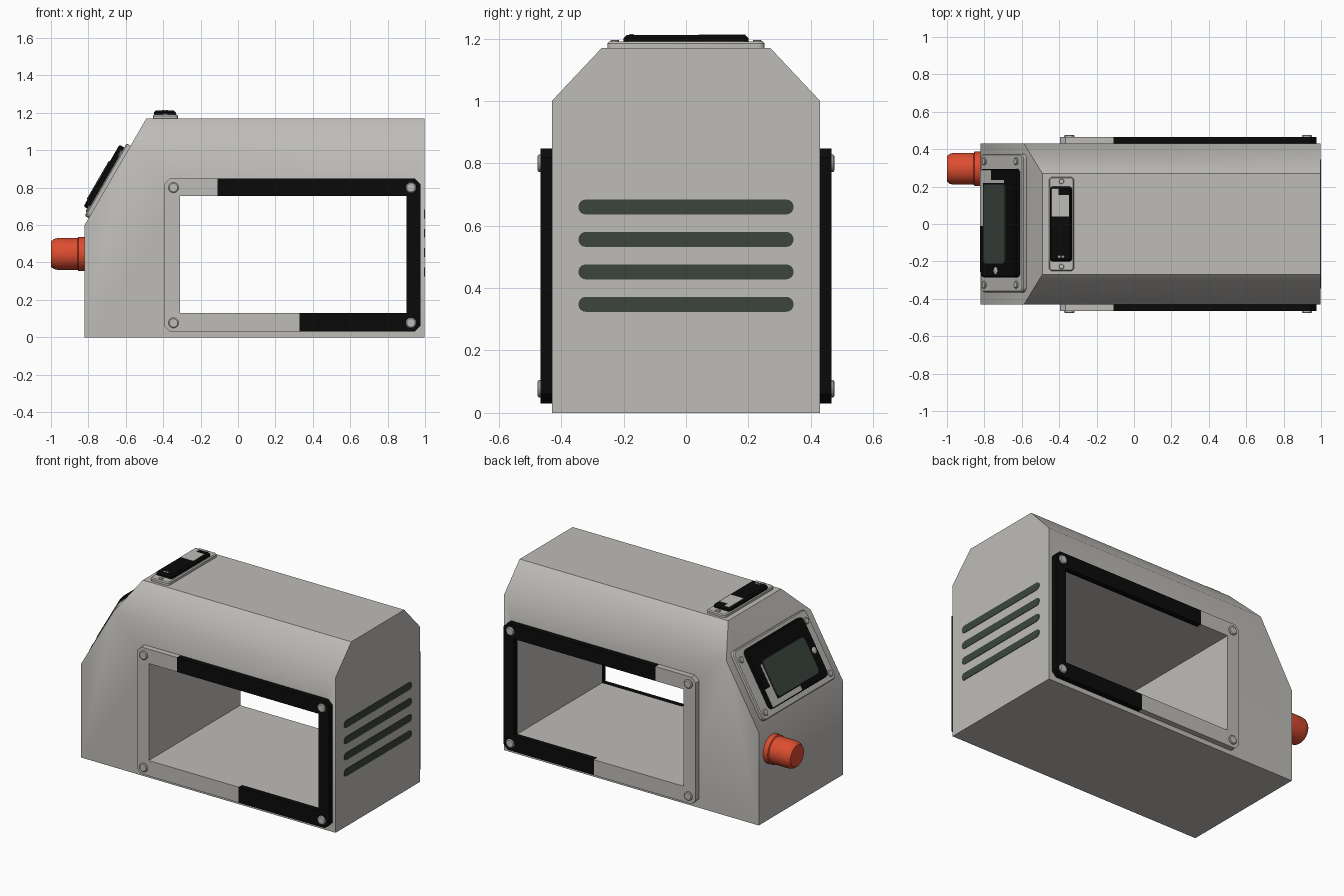
import bpy, bmesh, math
from mathutils import Matrix, Vector

if "Cube" in bpy.data.objects:
    bpy.data.objects.remove(bpy.data.objects["Cube"])


def mat(name, rgb):
    m = bpy.data.materials.new(name)
    m.diffuse_color = (*rgb, 1)
    m.use_nodes = True
    m.node_tree.nodes["Principled BSDF"].inputs["Base Color"].default_value = m.diffuse_color
    return m


GREY = mat("warm light grey", (0.52, 0.505, 0.48))
BLACK = mat("black", (0.003, 0.003, 0.003))
DARK = mat("dark green grey", (0.045, 0.06, 0.048))
RED = mat("orange red", (0.72, 0.075, 0.03))


def axes(u, v, w, o=(0, 0, 0)):
    """Matrix with local axes u, v, w and origin o."""
    m = Matrix((u, v, w)).transposed().to_4x4()
    m.translation = Vector(o)
    return m


def finish(name, bm, mats, smooth=30):
    bmesh.ops.recalc_face_normals(bm, faces=bm.faces)
    me = bpy.data.meshes.new(name)
    bm.to_mesh(me)
    bm.free()
    ob = bpy.data.objects.new(name, me)
    bpy.context.collection.objects.link(ob)
    for m in mats:
        me.materials.append(m)
    if smooth:
        smooth_by(ob, smooth)
    return ob


def smooth_by(ob, deg):
    bpy.ops.object.select_all(action='DESELECT')
    ob.select_set(True)
    bpy.context.view_layer.objects.active = ob
    bpy.ops.object.shade_smooth_by_angle(angle=math.radians(deg))


def loft(rings, M):
    """Closed solid through equal-sized rings of local points."""
    bm = bmesh.new()
    vs = [[bm.verts.new(M @ Vector(p)) for p in r] for r in rings]
    n = len(vs[0])
    for a, b in zip(vs, vs[1:]):
        for i in range(n):
            j = (i + 1) % n
            bm.faces.new((a[i], a[j], b[j], b[i]))
    bm.faces.new(vs[0][::-1])
    bm.faces.new(vs[-1])
    return bm


def prism(pts, w0, w1, M):
    return loft([[(u, v, w) for u, v in pts] for w in (w0, w1)], M)


def rrect(u0, u1, v0, v1, r, seg=4):
    """Rectangle with rounded (seg > 1) or chamfered (seg = 1) corners."""
    pts = []
    for k, (cu, cv) in enumerate(((u1 - r, v1 - r), (u0 + r, v1 - r),
                                  (u0 + r, v0 + r), (u1 - r, v0 + r))):
        for s in range(seg + 1):
            a = math.pi / 2 * (k + s / seg)
            pts.append((cu + r * math.cos(a), cv + r * math.sin(a)))
    return pts


def plate(name, u0, u1, v0, v1, r, w0, w1, M, m, edge=0.006):
    """Rounded plate with a bevelled upper edge."""
    e = edge
    low = rrect(u0, u1, v0, v1, r)
    top = rrect(u0 + e, u1 - e, v0 + e, v1 - e, max(r - e, 0.002))
    rings = [[(*p, w0) for p in low], [(*p, w1 - e) for p in low], [(*p, w1) for p in top]]
    return finish(name, loft(rings, M), [m])


def sticker(name, u0, u1, v0, v1, w, M, m):
    pts = [(u0, v0), (u1, v0), (u1, v1), (u0, v1)]
    finish(name, prism(pts, w, w + 0.002, M), [m], 0)


def lathe(name, prof, M, m, n=16):
    rings = [[(r * math.cos(2 * math.pi * i / n), r * math.sin(2 * math.pi * i / n), w)
              for i in range(n)] for r, w in prof]
    return finish(name, loft(rings, M), [m], 35)


def screw(name, u, v, w, r, h, M):
    lathe(name, [(r, w), (r, w + h * 0.6), (r * 0.8, w + h)], M @ Matrix.Translation((u, v, 0)), GREY)


def cut_hole(ob, cutter):
    md = ob.modifiers.new("opening", 'BOOLEAN')
    md.operation, md.solver, md.object = 'DIFFERENCE', 'EXACT', cutter
    bpy.context.view_layer.objects.active = ob
    bpy.ops.object.modifier_apply(modifier=md.name)


X, Y, Z = Vector((1, 0, 0)), Vector((0, 1, 0)), Vector((0, 0, 1))
SIDE = axes(X, Z, Y)
END = axes(Y, Z, X)
TOP = axes(X, Y, Z)

# Cutter for the large opening through the body and both frames
cutter = finish("opening_cutter", prism([(-0.31, 0.13), (0.9, 0.13), (0.9, 0.755), (-0.31, 0.755)],
                                        -1, 1, SIDE), [GREY], 0)
cutter.hide_render = True

# Housing: side profile extruded, upper long edges planed off
bm = prism([(-0.82, 0), (0.997, 0), (0.997, 1.17), (-0.49, 1.17), (-0.82, 0.6)], -0.43, 0.43, SIDE)
for s in (-1, 1):
    r = bmesh.ops.bisect_plane(bm, geom=bm.verts[:] + bm.edges[:] + bm.faces[:], dist=1e-5,
                               plane_co=(0, s * 0.43, 1.0), plane_no=(0, s * 0.17, 0.16),
                               clear_outer=True)
    bmesh.ops.holes_fill(bm, edges=[e for e in bm.edges if e.is_boundary])
body = finish("housing", bm, [GREY], 0)
cut_hole(body, cutter)
smooth_by(body, 45)

# Side frames, part black and part grey, with corner screws
for s, side in ((-1, "front"), (1, "back")):
    M = axes(X, Z, Y * s)
    frame = finish(side + "_frame", prism(rrect(-0.395, 0.975, 0.03, 0.848, 0.03, 1), 0.43, 0.466, M),
                   [GREY, BLACK], 0)
    cut_hole(frame, cutter)
    bm = bmesh.new()
    bm.from_mesh(frame.data)
    for x in (-0.11, 0.33):
        bmesh.ops.bisect_plane(bm, geom=bm.verts[:] + bm.edges[:] + bm.faces[:],
                               plane_co=(x, 0, 0), plane_no=(1, 0, 0))
    for f in bm.faces:
        c = f.calc_center_median()
        f.material_index = int(c.x > (-0.11 if c.z > 0.44 else 0.33))
    bm.to_mesh(frame.data)
    bm.free()
    for x in (-0.345, 0.925):
        for z in (0.077, 0.8):
            screw(side + "_frame_screw", x, z, 0.466, 0.028, 0.01, M)
bpy.data.objects.remove(cutter)

# Vent slots on the end
for i in range(4):
    z = 0.348 + i * 0.104
    finish("vent_slot", prism(rrect(-0.345, 0.345, z - 0.024, z + 0.024, 0.0235), 0.99, 1.0, END), [DARK], 0)

# Red push button on the control end
lathe("push_button", [(0.092, 0.815), (0.092, 0.853), (0.085, 0.857), (0.085, 0.965), (0.08, 0.985),
                      (0.068, 1.0)], axes(Y, Z, -X, (0, 0.295, 0.445)), RED, 32)

# Sloped display panel: u runs up the slope, w points out of it
U = Vector((0.33, 0, 0.57)).normalized()
SL = axes(U, Y, Vector((-U.z, 0, U.x)), (-0.82, 0, 0.6))
plate("display_panel", 0.043, 0.49, -0.365, 0.375, 0.03, -0.005, 0.025, SL, GREY)
plate("display_bezel", 0.083, 0.465, -0.285, 0.295, 0.03, 0.02, 0.054, SL, BLACK)
plate("display_screen", 0.125, 0.362, -0.215, 0.215, 0.03, 0.05, 0.06, SL, DARK, 0.002)
sticker("bezel_light_patch", 0.09, 0.205, 0.235, 0.288, 0.053, SL, GREY)
sticker("bezel_light_edge", 0.09, 0.12, -0.01, 0.235, 0.053, SL, GREY)
sticker("bezel_light_strip", 0.12, 0.345, 0.218, 0.235, 0.053, SL, GREY)
screw("bezel_button", 0.255, -0.25, 0.052, 0.02, 0.006, SL)
for u in (0.085, 0.425):
    for v in (-0.325, 0.335):
        screw("panel_screw", u, v, 0.025, 0.02, 0.008, SL)

# Small control strip on the roof
plate("roof_plate", -0.455, -0.32, -0.252, 0.252, 0.02, 1.165, 1.19, TOP, GREY)
plate("roof_strip", -0.45, -0.332, -0.2, 0.2, 0.015, 1.185, 1.212, TOP, BLACK, 0.01)
sticker("roof_light_patch", -0.44, -0.405, 0.04, 0.19, 1.211, TOP, GREY)
sticker("roof_light_patch_inner", -0.405, -0.347, 0.04, 0.155, 1.211, TOP, GREY)
for x in (-0.4, -0.38):
    screw("roof_dot", x, -0.175, 1.21, 0.008, 0.004, TOP)
for v in (-0.228, 0.228):
    screw("roof_screw", -0.388, v, 1.19, 0.014, 0.006, TOP)
